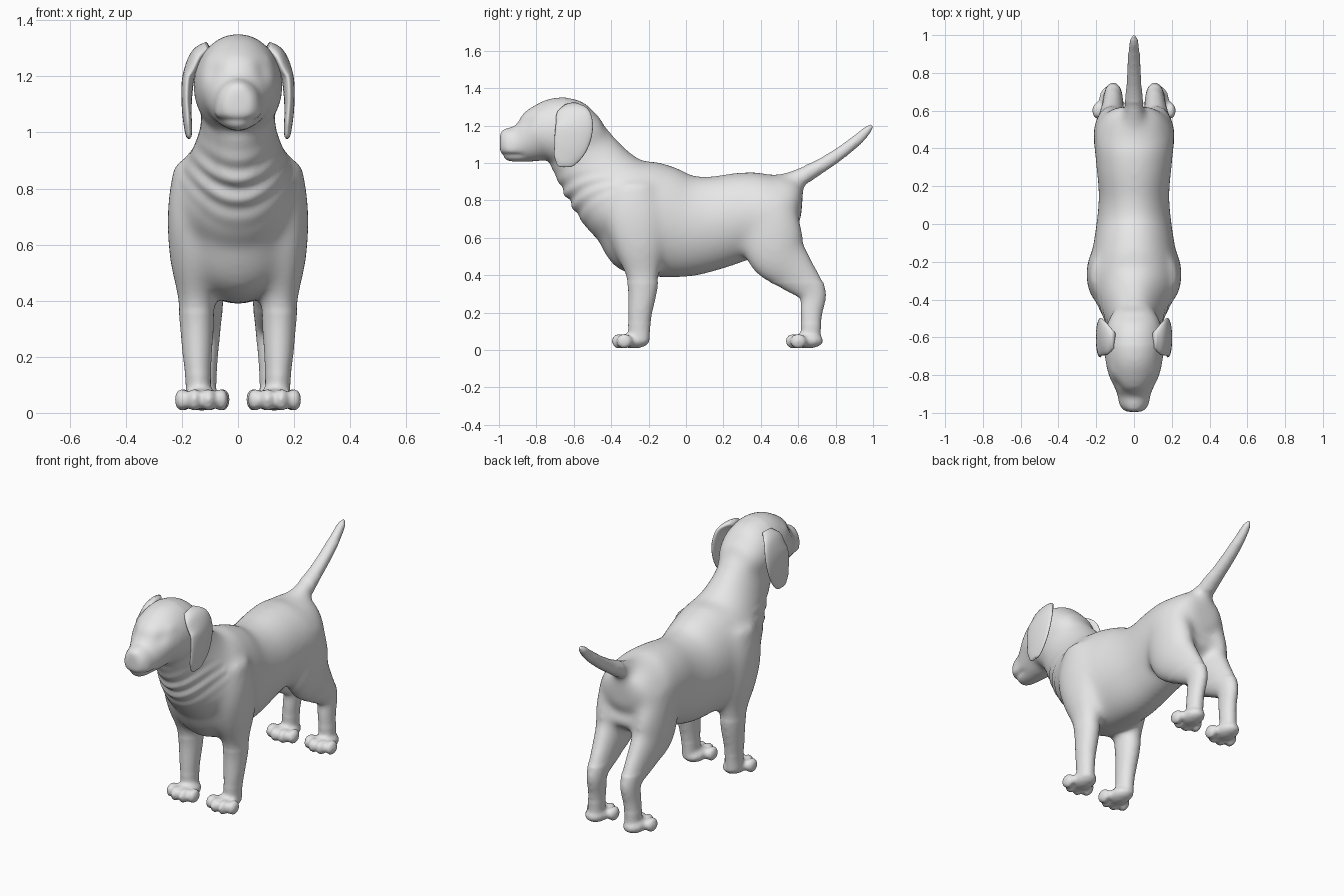
import bpy, bmesh, math
from mathutils import Vector, Matrix

cube = bpy.data.objects.get("Cube")
if cube:
    bpy.data.objects.remove(cube)

coat = bpy.data.materials.new("plain_grey")
coat.use_nodes = True
GREY = (0.8, 0.8, 0.8, 1)
coat.diffuse_color = GREY
coat.node_tree.nodes["Principled BSDF"].inputs["Base Color"].default_value = GREY


def spline(points, steps=5):
    """Smooth curve through tuples of any length."""
    pts = [Vector(p) for p in points]
    pts = [2 * pts[0] - pts[1]] + pts + [2 * pts[-1] - pts[-2]]
    out = []
    for a, b, c, d in zip(pts, pts[1:], pts[2:], pts[3:]):
        for i in range(steps):
            t = i / steps
            out.append(0.5 * (2 * b + (c - a) * t + (2 * a - 5 * b + 4 * c - d) * t * t
                              + (3 * b - a - 3 * c + d) * t ** 3))
    return out + [pts[-2]]


def loft(bm, points, side=1, sides=28):
    """Closed tube of ellipses; each point is x, y, z, half width, half depth."""
    path = spline(points)
    centres = [Vector((p[0] * side, p[1], p[2])) for p in path]
    last = len(path) - 1
    rings = []
    for i, p in enumerate(path):
        t = (centres[min(i + 1, last)] - centres[max(i - 1, 0)]).normalized()
        u = Vector((1, 0, 0))
        u = (u - t * u.dot(t)).normalized()
        n = t.cross(u)
        rings.append([bm.verts.new(centres[i] + u * max(p[3], .004) * math.cos(a)
                                   + n * max(p[4], .004) * math.sin(a))
                      for a in (math.tau * k / sides for k in range(sides))])
    for r, s in zip(rings, rings[1:]):
        for k in range(sides):
            j = (k + 1) % sides
            bm.faces.new((r[k], r[j], s[j], s[k]))
    bm.faces.new(rings[0][::-1])
    bm.faces.new(rings[-1])


def ball(bm, centre, radii):
    bmesh.ops.create_uvsphere(bm, u_segments=24, v_segments=14, radius=1,
                              matrix=Matrix.Translation(centre) @ Matrix.Diagonal((*radii, 1)))


def finish(bm, name):
    bmesh.ops.recalc_face_normals(bm, faces=bm.faces)
    mesh = bpy.data.meshes.new(name)
    bm.to_mesh(mesh)
    bm.free()
    mesh.materials.append(coat)
    mesh.polygons.foreach_set("use_smooth", [True] * len(mesh.polygons))
    obj = bpy.data.objects.new(name, mesh)
    bpy.context.collection.objects.link(obj)
    return obj


def paw(bm, x, y, side):
    ball(bm, (side * x, y + .075, .05), (.062, .085, .042))
    for dx, dy in ((-.07, .025), (-.025, 0), (.025, 0), (.07, .025)):
        ball(bm, (side * (x + dx), y + dy, .047), (.026, .044, .041))


bm = bmesh.new()

# Torso, rump to chest
loft(bm, [(0, .62, .77, .09, .08), (0, .57, .77, .17, .17), (0, .45, .73, .21, .222),
          (0, .3, .715, .2, .236), (0, .15, .68, .187, .252), (0, 0, .665, .2, .278),
          (0, -.15, .69, .222, .305), (0, -.28, .72, .232, .3), (0, -.4, .76, .17, .2)])
# Neck
loft(bm, [(0, -.2, .74, .2, .25), (0, -.33, .795, .225, .25), (0, -.425, .88, .18, .222),
          (0, -.51, .99, .14, .198), (0, -.575, 1.085, .13, .182), (0, -.63, 1.15, .12, .16)])
# Head and muzzle
loft(bm, [(0, -.44, 1.17, .09, .08), (0, -.5, 1.16, .135, .13), (0, -.6, 1.165, .158, .18),
          (0, -.7, 1.165, .155, .183), (0, -.78, 1.15, .14, .155), (0, -.84, 1.12, .114, .122),
          (0, -.9, 1.1, .09, .098), (0, -.96, 1.1, .076, .088), (0, -.995, 1.1, .05, .055)])
ball(bm, (0, -.965, 1.15), (.047, .034, .034))
# Tail
loft(bm, [(0, .48, .86, .08, .07), (0, .58, .908, .06, .056), (0, .7, .972, .046, .042),
          (0, .8, 1.035, .04, .037), (0, .9, 1.11, .034, .033), (0, .97, 1.175, .026, .026),
          (0, 1, 1.208, .012, .012)])

for side in (-1, 1):
    # Front leg and shoulder
    loft(bm, [(.142, -.25, .04, .045, .055), (.142, -.25, .12, .046, .06),
              (.145, -.245, .2, .053, .066), (.147, -.232, .32, .062, .08),
              (.15, -.235, .42, .067, .096), (.16, -.25, .56, .085, .14),
              (.165, -.27, .72, .087, .16), (.14, -.28, .88, .09, .12)], side)
    paw(bm, .13, -.355, side)
    # Hind leg and thigh
    loft(bm, [(.12, .668, .04, .042, .052), (.12, .668, .12, .044, .055),
              (.115, .67, .2, .045, .061), (.11, .675, .31, .05, .077),
              (.115, .575, .425, .068, .122), (.122, .48, .53, .088, .165),
              (.125, .46, .67, .09, .155), (.12, .46, .8, .08, .12)], side)
    paw(bm, .125, .575, side)
    # Jowl and brow
    ball(bm, (side * .045, -.925, 1.075), (.042, .06, .04))
    ball(bm, (side * .075, -.765, 1.25), (.05, .05, .035))

raw = finish(bm, "dog_body")

# Fuse the parts into one skin
remesh = raw.modifiers.new("fuse", "REMESH")
remesh.mode = "VOXEL"
remesh.voxel_size = .011
bpy.context.view_layer.update()
fused = bpy.data.meshes.new_from_object(raw.evaluated_get(bpy.context.evaluated_depsgraph_get()))
raw.modifiers.clear()

bm = bmesh.new()
bm.from_mesh(fused)


def relax(test, times):
    chosen = [v for v in bm.verts if test(v.co)]
    for _ in range(times):
        bmesh.ops.smooth_vert(bm, verts=chosen, factor=.5,
                              use_axis_x=True, use_axis_y=True, use_axis_z=True)


def bell(distance, width):
    return math.exp(-(distance / width) ** 2)


relax(lambda c: True, 3)
relax(lambda c: c.z > .14, 8)
relax(lambda c: c.z > .36 and c.y > -.64 and not (c.y > .64 and c.z > .9), 26)

# Throat folds, mouth line and eye sockets
bm.normal_update()
for v in bm.verts:
    c, n = v.co.copy(), v.normal.copy()
    shift = 0
    if c.y < -.38 and n.y < 0 and c.z < 1:
        level = c.z - 3.5 * c.x * c.x
        shift += .009 * math.sin(level * 85) * bell(level - .8, .1) * -n.y
    if c.y < -.85:
        shift -= .009 * bell(c.z - 1.04, .012) * min(1, (-.85 - c.y) * 20)
    for side in (-1, 1):
        shift -= .02 * bell((c - Vector((side * .072, -.835, 1.21))).length, .034)
    v.co += n * shift
relax(lambda c: c.y < -.38 and c.z > .6, 2)

raw.data.materials.clear()
old = raw.data
body = finish(bm, "dog_skin")
body.name = "body"
bpy.data.objects.remove(raw)
bpy.data.meshes.remove(old)

for side, label in ((-1, "right"), (1, "left")):
    # Hanging ear
    bm = bmesh.new()
    loft(bm, [(.105, -.615, 1.305, .02, .045), (.145, -.61, 1.275, .022, .085),
              (.176, -.597, 1.2, .022, .1), (.183, -.615, 1.1, .018, .092),
              (.178, -.647, 1.02, .014, .064), (.175, -.66, .99, .01, .036),
              (.174, -.662, .978, .004, .012)], side)
    finish(bm, label + "_ear")
    # Eye
    bm = bmesh.new()
    ball(bm, (side * .08, -.8, 1.213), (.028, .028, .026))
    finish(bm, label + "_eye")
